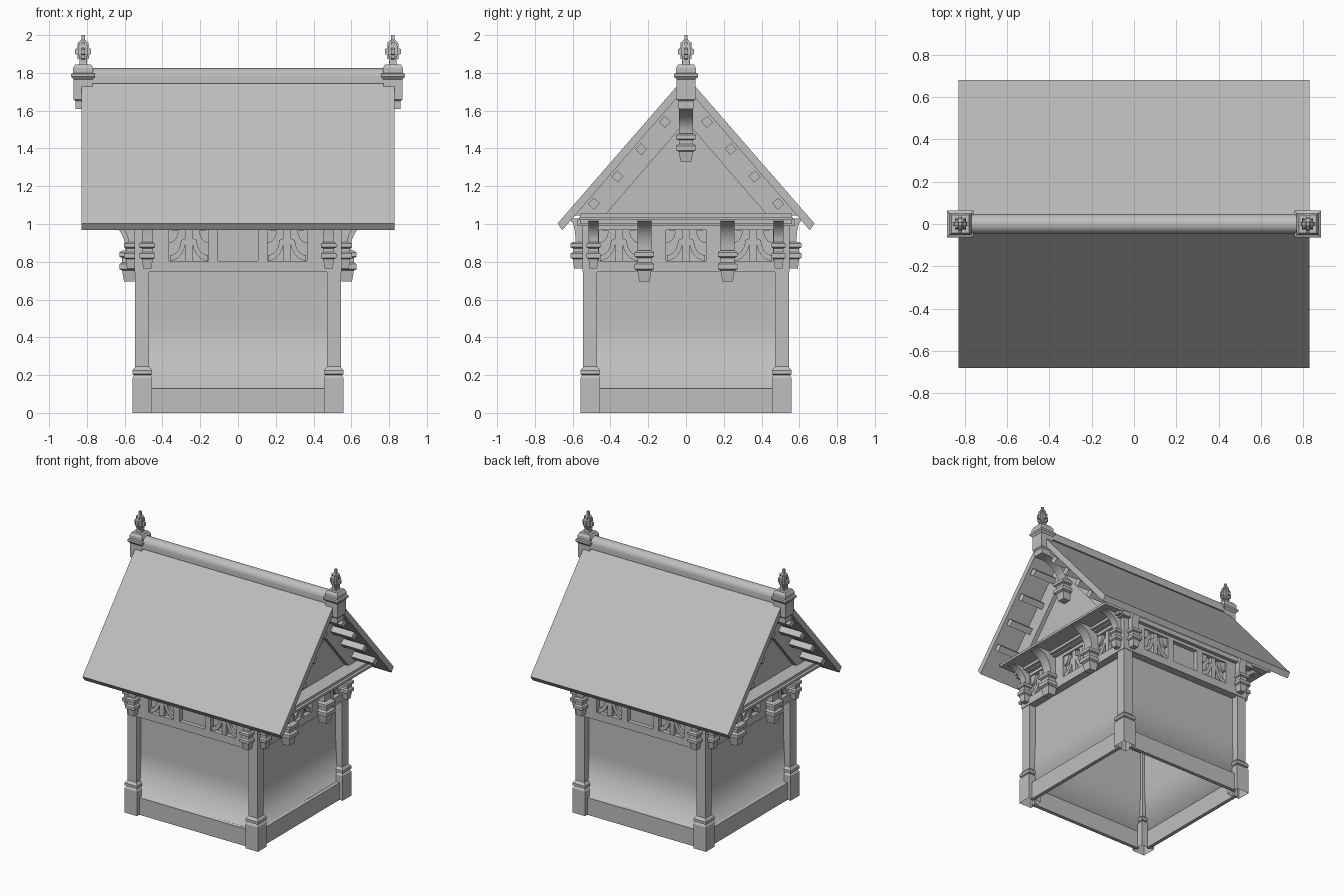
import bpy, bmesh
from math import pi, sin, cos, atan2
from mathutils import Matrix, Vector

cube = bpy.data.objects.get("Cube")
if cube:
    bpy.data.objects.remove(cube, do_unlink=True)

stone = bpy.data.materials.new("light_grey")
stone.use_nodes = True
colour = (0.52, 0.52, 0.52, 1)
stone.diffuse_color = colour
stone.node_tree.nodes["Principled BSDF"].inputs["Base Color"].default_value = colour


def turn(k):
    """Quarter turns: local x points out of side k."""
    return Matrix.Rotation(k * pi / 2, 4, 'Z')


def finish(bm, name, matrix=Matrix(), smooth=None, recalc=True):
    if recalc:
        bmesh.ops.recalc_face_normals(bm, faces=bm.faces)
    bm.transform(matrix)
    mesh = bpy.data.meshes.new(name)
    bm.to_mesh(mesh)
    bm.free()
    mesh.materials.append(stone)
    ob = bpy.data.objects.new(name, mesh)
    bpy.context.collection.objects.link(ob)
    if smooth:
        bpy.ops.object.select_all(action='DESELECT')
        ob.select_set(True)
        bpy.context.view_layer.objects.active = ob
        bpy.ops.object.shade_smooth_by_angle(angle=smooth)
    return ob


def box(name, lo, hi, matrix=Matrix()):
    bm = bmesh.new()
    lo, hi = Vector(lo), Vector(hi)
    bmesh.ops.create_cube(bm, size=1, matrix=Matrix.Translation((lo + hi) / 2)
                          @ Matrix.Diagonal((*(hi - lo), 1)))
    return finish(bm, name, matrix)


def prism(name, pts, lo, hi, axis, matrix=Matrix(), smooth=None):
    """Extrude a profile along x (profile is y, z) or along y (profile is x, z)."""
    bm = bmesh.new()
    place = (lambda a, z, t: (t, a, z)) if axis == 'x' else (lambda a, z, t: (a, t, z))
    rings = [[bm.verts.new(place(a, z, t)) for a, z in pts] for t in (lo, hi)]
    n = len(pts)
    for i in range(n):
        j = (i + 1) % n
        bm.faces.new((rings[0][i], rings[0][j], rings[1][j], rings[1][i]))
    for ring in rings:
        bm.faces.new(ring)
    return finish(bm, name, matrix, smooth)


def stack(name, x, y, tiers, matrix=Matrix(), open_bottom=False):
    """Square stack of (height, half width) rings."""
    bm = bmesh.new()
    rings = [[bm.verts.new((x + sx * h, y + sy * h, z))
              for sx, sy in ((-1, -1), (1, -1), (1, 1), (-1, 1))] for z, h in tiers]
    for a, b in zip(rings, rings[1:]):
        for i in range(4):
            j = (i + 1) % 4
            bm.faces.new((a[i], a[j], b[j], b[i]))
    bm.faces.new(rings[-1])
    if not open_bottom:
        bm.faces.new(rings[0][::-1])
    return finish(bm, name, matrix)


def bracket(name, k, side, wall, reach, bottom, top, half, drop):
    """Moulded corbel with a concave arm sweeping out to its load."""
    m = turn(k)
    wide = half * 1.4
    z = lambda f: bottom + drop * f
    stack(name + "_corbel", wall + half * 0.7, side, [
        (z(0), half * 0.75), (z(0.35), half), (z(0.4), wide), (z(0.56), wide),
        (z(0.62), half), (z(0.76), half), (z(0.8), wide), (z(0.94), wide), (z(1), half)], m)
    foot, base = wall + half * 1.2, z(1)
    steps = [i * pi / 20 for i in range(11)]
    arc = [(reach - (reach - foot) * cos(t), base + (top - 0.015 - base) * sin(t)) for t in steps]
    prism(name + "_arm", [(wall - 0.02, base)] + arc + [(reach, top), (wall - 0.02, top)],
          side - half, side + half, 'y', m, 0.5)


def tracery(k, centre):
    """Mullion with leaves curling to the sill and small spandrels above."""
    m = turn(k)
    box("tracery_mullion", (0.51, centre - 0.018, 0.8), (0.54, centre + 0.018, 0.97), m)
    ts = [i * pi / 12 for i in range(7)]
    for s in (-1, 1):
        outer = [(centre + s * (0.1 - 0.085 * cos(t)), 0.925 - 0.12 * sin(t)) for t in ts]
        inner = [(centre + s * (0.1 - 0.058 * cos(t)), 0.915 - 0.08 * sin(t)) for t in ts]
        prism("tracery_leaf", outer + inner[::-1], 0.51, 0.538, 'x', m)
        curl = [(centre + s * (0.105 - 0.05 * sin(t)), 0.9 + 0.065 * (1 - cos(t))) for t in ts]
        prism("tracery_spandrel", curl + [(centre + s * 0.105, 0.968)], 0.51, 0.538, 'x', m)


# Walls and skirting, open underneath
for k in range(4):
    bm = bmesh.new()
    prof = [(0.53, 0.13), (0.505, 0.13), (0.49, 0.45), (0.49, 0.76)]
    rows = [[bm.verts.new((x, y, z)) for y in (-0.49, 0.49)] for x, z in prof]
    for a, b in zip(rows, rows[1:]):
        bm.faces.new((a[0], a[1], b[1], b[0]))
    finish(bm, "wall_panel", turn(k), pi, recalc=False)
    box("skirting", (0.505, -0.47, 0), (0.532, 0.47, 0.13), turn(k))

# Corner posts
for k in range(4):
    stack("corner_post", 0.507, 0.507, [
        (0, 0.052), (0.185, 0.052), (0.2, 0.042), (0.205, 0.052), (0.225, 0.052),
        (0.245, 0.037), (0.76, 0.037)], turn(k), open_bottom=True)

# Frieze: core, rails, stiles and carved panels
box("frieze_core", (-0.515, -0.515, 0.75), (0.515, 0.515, 1.02))
box("frieze_lower_rail", (-0.548, -0.548, 0.747), (0.548, 0.548, 0.805))
box("frieze_upper_rail", (-0.548, -0.548, 0.967), (0.548, 0.548, 1.02))
box("frieze_cornice", (-0.575, -0.575, 0.99), (0.575, 0.575, 1.025))
for k in range(4):
    gable = k % 2 == 0
    gap = 0.355 if gable else 0.26
    edges = [-0.548, -gap - 0.105, -gap + 0.105, -0.105, 0.105, gap - 0.105, gap + 0.105, 0.548]
    for a, b in zip(edges[::2], edges[1::2]):
        box("frieze_stile", (0.51, a, 0.8), (0.548, b, 0.97), turn(k))
    for c in (-gap, 0, gap):
        if gable or c:
            tracery(k, c)

# Brackets under the eaves and the projecting gables
for k in range(4):
    for s in (-1, 1):
        if k % 2 == 0:
            bracket("gable_bracket", k, s * 0.22, 0.55, 0.72, 0.695, 1.03, 0.037, 0.165)
            bracket("gable_corner_bracket", k, s * 0.49, 0.55, 0.7, 0.765, 1.03, 0.026, 0.14)
        else:
            bracket("eave_bracket", k, s * 0.48, 0.55, 0.61, 0.765, 1.03, 0.029, 0.14)

# Gable body, ledges and roof
SLOPE, OUTER, UNDER = 1.15, 1.785, 1.724
under = lambda y: UNDER - SLOPE * abs(y)
prism("gable_body", [(-0.56, 1), (0.56, 1), (0.56, under(0.56)), (0, UNDER),
                     (-0.56, under(0.56))], -0.6, 0.6, 'x')
prism("roof", [(0, OUTER), (0.68, 1.003), (0.655, 0.967), (0, UNDER),
               (-0.655, 0.967), (-0.68, 1.003)], -0.828, 0.828, 'x')
cap = [(0.047 * cos(i * pi / 12), 1.778 + 0.047 * sin(i * pi / 12)) for i in range(13)]
prism("ridge_cap", [(0.047, 1.745)] + cap + [(-0.047, 1.745)], -0.78, 0.78, 'x', smooth=0.6)

for k in (0, 2):
    m = turn(k)
    box("gable_ledge", (0.55, -0.565, 1.02), (0.73, 0.565, 1.037), m)
    box("gable_sill", (0.55, -0.56, 1.037), (0.71, 0.56, 1.055), m)
    for s in (-1, 1):
        # Rafter against the gable and purlin ends under the overhang
        prism("gable_rafter", [(0, UNDER), (s * 0.59, under(0.59)), (s * 0.43, under(0.59)),
                               (0, UNDER - 0.18)], 0.59, 0.63, 'x', m)
        for y in (0.112, 0.237, 0.363, 0.488):
            bm = bmesh.new()
            bmesh.ops.create_cube(bm, size=1, matrix=Matrix.Translation(
                (0.7, s * y, under(y) - 0.055)) @ Matrix.Rotation(-s * atan2(SLOPE, 1), 4, 'X')
                @ Matrix.Diagonal((0.22, 0.045, 0.045, 1)))
            finish(bm, "purlin_end", m)

    # Ridge post with its arched bracket and finial
    bracket("ridge_bracket", k, 0, 0.6, 0.84, 1.33, 1.63, 0.038, 0.15)
    stack("ridge_post", 0.82, 0, [
        (1.61, 0.04), (1.65, 0.04), (1.66, 0.05), (1.765, 0.05), (1.78, 0.063), (1.795, 0.063),
        (1.8, 0.053), (1.825, 0.053), (1.845, 0.042)], m)
    stack("finial_stem", 0.82, 0, [(1.84, 0.022), (1.87, 0.016), (1.9, 0.026), (1.94, 0.024),
                                   (1.975, 0.009), (2.0, 0.004)], m)
    half = [(0.02, 1.84), (0.02, 1.87), (0.03, 1.875), (0.03, 1.895), (0.043, 1.9),
            (0.043, 1.925), (0.03, 1.932), (0.028, 1.96), (0.01, 1.975), (0.005, 2.0)]
    leaf = half + [(-a, z) for a, z in reversed(half)]
    for q in (0, 1):
        prism("finial_leaf", leaf, -0.009, 0.009, 'x',
              m @ Matrix.Translation((0.82, 0, 0)) @ turn(q))
